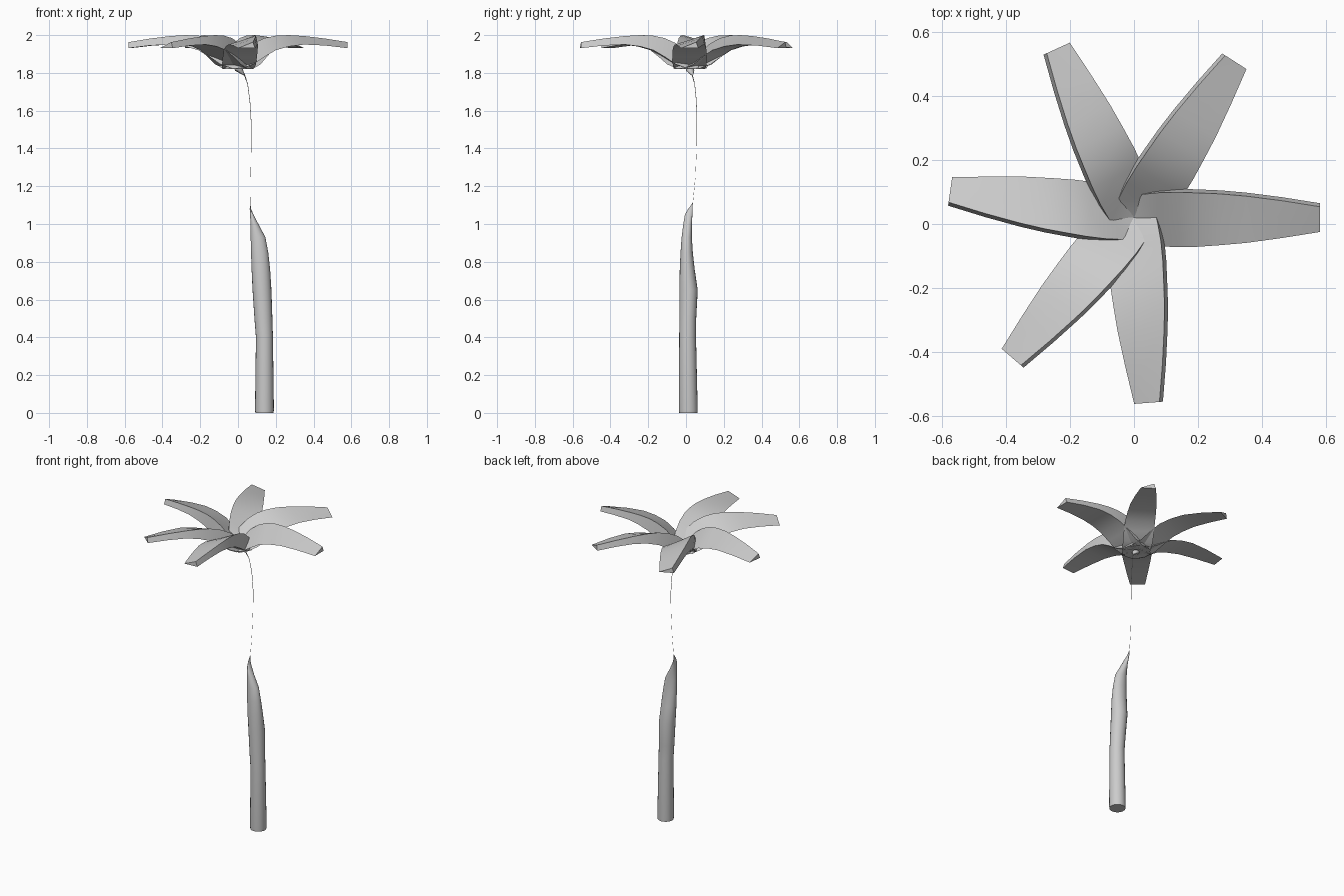
import bpy
import bmesh
from math import cos, sin, pi, radians
from mathutils import Matrix, Vector

cube = bpy.data.objects.get("Cube")
if cube:
    bpy.data.objects.remove(cube)

grey = bpy.data.materials.new("plain grey")
grey.use_nodes = True
grey.diffuse_color = (0.6, 0.6, 0.6, 1)
grey.node_tree.nodes["Principled BSDF"].inputs["Base Color"].default_value = (0.6, 0.6, 0.6, 1)


def add_loft(name, rows, angle, matrix=Matrix()):
    """Skin closed rows of points with quads, cap both ends and shade."""
    bm = bmesh.new()
    rings = [[bm.verts.new(p) for p in row] for row in rows]
    for low, high in zip(rings, rings[1:]):
        for i in range(len(low)):
            j = (i + 1) % len(low)
            bm.faces.new((low[i], low[j], high[j], high[i]))
    bm.faces.new(rings[0])
    bm.faces.new(rings[-1])
    bmesh.ops.transform(bm, matrix=matrix, verts=bm.verts)
    bmesh.ops.recalc_face_normals(bm, faces=bm.faces)
    mesh = bpy.data.meshes.new(name)
    bm.to_mesh(mesh)
    bm.free()
    mesh.materials.append(grey)
    obj = bpy.data.objects.new(name, mesh)
    bpy.context.collection.objects.link(obj)
    bpy.ops.object.select_all(action='DESELECT')
    obj.select_set(True)
    bpy.context.view_layer.objects.active = obj
    bpy.ops.object.shade_smooth_by_angle(angle=radians(angle))


def column(name, sections, sides):
    """Tube through (z, x min, x max, y min, y max) sections."""
    rows = []
    for z, x0, x1, y0, y1 in sections:
        rows.append([((x0 + x1) / 2 + (x1 - x0) / 2 * cos(2 * pi * i / sides),
                      (y0 + y1) / 2 + (y1 - y0) / 2 * sin(2 * pi * i / sides), z)
                     for i in range(sides)])
    add_loft(name, rows, 50)


# Lower trunk, drawn out to a slanted point
column("trunk", [
    (0, .092, .188, -.036, .061), (.015, .09, .19, -.037, .062), (.4, .095, .185, -.036, .053),
    (.5, .087, .182, -.035, .054), (.65, .077, .177, -.035, .062), (.76, .072, .17, -.033, .046),
    (.85, .069, .16, -.029, .036), (.93, .067, .145, -.023, .031), (1, .066, .108, -.014, .031),
    (1.05, .064, .082, -.006, .034), (1.08, .062, .069, .012, .035), (1.11, .064, .066, .033, .036),
], 20)

# Thread-thin upper stem, swelling into a small bud under the leaves
stem = [(1.1, .065, .035, .0008), (1.25, .067, .05, .0005), (1.4, .07, .056, .0006),
        (1.52, .071, .058, .0014), (1.65, .063, .055, .0014), (1.74, .051, .046, .0015),
        (1.785, .036, .034, .003), (1.812, .006, .022, .022), (1.835, 0, .02, .02)]
column("upper_stem", [(z, x - r, x + r, y - r, y + r) for z, x, y, r in stem], 8)

# Leaf sections: distance, ridge y, ridge z, free edge y, underside z
LEAF = [(-.04, .06, 1.862, -.078, 1.82), (.02, .072, 1.91, -.086, 1.824),
        (.08, .078, 1.957, -.09, 1.845), (.14, .079, 1.984, -.092, 1.885),
        (.2, .077, 1.997, -.091, 1.92), (.27, .074, 2, -.086, 1.94),
        (.35, .067, 1.995, -.079, 1.95), (.46, .053, 1.982, -.064, 1.945),
        (.58, .034, 1.963, -.045, 1.931)]


def leaf(name, angle):
    """An arched solid blade: flat underside, sloping top, steep side by the ridge."""
    rows = [[(x, ridge + .011, under), (x, ridge, top),
             (x, (ridge + edge) / 2, (top + under) / 2), (x, edge, under)]
            for x, ridge, top, edge, under in LEAF]
    turn = Matrix.Translation(Vector((0, .02, 0))) @ Matrix.Rotation(radians(angle), 4, 'Z')
    add_loft(name, rows, 40, turn)


for number, angle in enumerate((0, 57.3, 114.6, 171.9, 229.2, 274.5), 1):
    leaf(f"leaf_{number}", angle)
